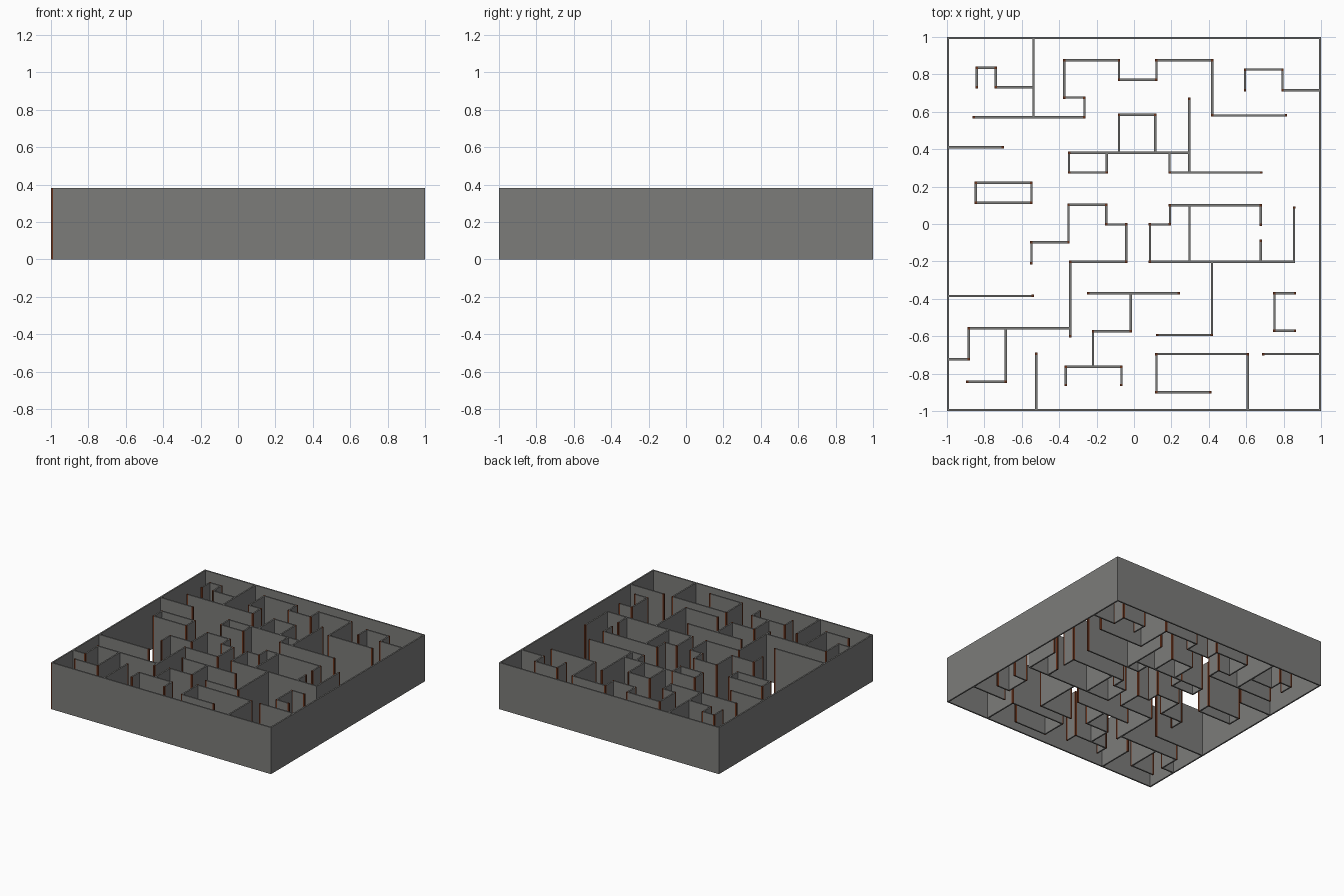
import bpy, bmesh

if "Cube" in bpy.data.objects:
    bpy.data.objects.remove(bpy.data.objects["Cube"])

H = 0.382      # wall height
T = 0.012      # wall thickness
P = 0.013      # corner strip width


def material(name, rgb):
    m = bpy.data.materials.new(name)
    m.diffuse_color = (*rgb, 1)
    m.use_nodes = True
    m.node_tree.nodes["Principled BSDF"].inputs["Base Color"].default_value = m.diffuse_color
    return m


GREY = material("wall grey", (0.2, 0.2, 0.193))
BROWN = material("edge brown", (0.15, 0.035, 0.012))


def box(bm, x0, x1, y0, y1, mat=0):
    corners = [(x0, y0), (x1, y0), (x1, y1), (x0, y1)]
    base = bm.faces.new([bm.verts.new((x, y, 0)) for x, y in corners])
    top = [v for v in bmesh.ops.extrude_face_region(bm, geom=[base], use_keep_orig=True)["geom"]]
    faces = [f for f in top if isinstance(f, bmesh.types.BMFace)]
    bmesh.ops.translate(bm, vec=(0, 0, H), verts=[v for v in top if isinstance(v, bmesh.types.BMVert)])
    new = set(faces) | {base} | {f for v in base.verts for f in v.link_faces}
    for f in new:
        f.material_index = mat
    bmesh.ops.recalc_face_normals(bm, faces=list(new))


def finish(bm, name):
    me = bpy.data.meshes.new(name)
    bm.to_mesh(me)
    bm.free()
    me.materials.append(GREY)
    me.materials.append(BROWN)
    bpy.context.collection.objects.link(bpy.data.objects.new(name, me))


# Each path: start x, start y, first direction, then alternating x / y stops
north = [
    (-.84, .73, "v", .835, -.738, .73, -.537),
    (-.537, 1, "v", .57),
    (-.855, .57, "h", -.265, .675, -.373, .875, -.08, .77, .12, .875, .418, .58, .812),
    (.593, .715, "v", .825, .793, .715, 1),
]
centre = [
    (-1, .41, "h", -.7),
    (.295, .67, "v", .275),
    (-.08, .38, "v", .583, .114, .38),
    (-.145, .38, "v", .275, -.347, .38, .295),
    (.19, .38, "v", .275, .68),
    (-.7, .113, "h", -.845, .22, -.548, .113, -.7),
    (-.548, -.21, "v", -.098, -.35, .103, -.148, -.002, -.042, -.202, -.34, -.6),
    (.677, -.005, "v", .1, .192, -.002, .085, -.202, .861),
    (.855, .088, "v", -.202),
    (.677, -.09, "v", -.202),
    (.297, .1, "v", -.202),
]
south = [
    (.416, -.202, "v", -.593, .125),
    (-1, -.384, "h", -.54),
    (-.245, -.37, "h", .24),
    (-.018, -.37, "v", -.573, -.219, -.763),
    (-.364, -.86, "v", -.763, -.067, -.86),
    (-1, -.722, "h", -.882, -.557, -.34),
    (-.685, -.557, "v", -.843, -.89),
    (-.522, -.693, "v", -1),
    (.408, -.898, "h", .12, -.695, .607, -1),
    (.69, -.695, "h", 1),
    (.86, -.37, "h", .75, -.57, .86),
]


def points(path):
    x, y, d = path[:3]
    pts = [(x, y)]
    for s in path[3:]:
        x, y = (s, y) if d == "h" else (x, s)
        d = "v" if d == "h" else "h"
        pts.append((x, y))
    return [tuple(max(-.994, min(.994, c)) for c in p) for p in pts]


regions = {"north_walls": north, "centre_walls": centre, "south_walls": south}
all_paths = [points(p) for r in regions.values() for p in r]


def touches(p, own):
    """True when a path end meets the frame or another wall."""
    if max(abs(p[0]), abs(p[1])) > .99:
        return True
    for q in all_paths:
        if q == own and own[0] != own[-1]:
            continue
        for a, b in zip(q, q[1:]):
            if all(min(a[i], b[i]) - .013 < p[i] < max(a[i], b[i]) + .013 for i in (0, 1)):
                return True
    return False


# Inner maze walls with brown strips at the corners and free ends
for name, group in regions.items():
    bm = bmesh.new()
    for pts in map(points, group):
        post = [0 < i < len(pts) - 1 or not touches(p, pts) for i, p in enumerate(pts)]
        for i in range(len(pts) - 1):
            axis = 0 if pts[i][1] == pts[i + 1][1] else 1
            ends = sorted([(pts[i][axis], post[i]), (pts[i + 1][axis], post[i + 1])])
            lo = ends[0][0] + (P / 2 if ends[0][1] else 0)
            hi = ends[1][0] - (P / 2 if ends[1][1] else 0)
            c = pts[i][1 - axis]
            side = (c - T / 2, c + T / 2)
            box(bm, *((lo, hi) + side if axis == 0 else side + (lo, hi)))
        for (x, y), has in zip(pts, post):
            if has:
                box(bm, x - P / 2, x + P / 2, y - P / 2, y + P / 2, 1)
    finish(bm, name)

# Outer frame, with the brown wall end showing at the front left
bm = bmesh.new()
box(bm, -1 + T, 1, -1, -1 + T)
box(bm, -1, 1, 1 - T, 1)
box(bm, -1, -1 + T, -.998, 1 - T)
box(bm, 1 - T, 1, -1 + T, 1 - T)
box(bm, -1, -1 + T, -1, -.998, 1)
finish(bm, "outer_frame")
